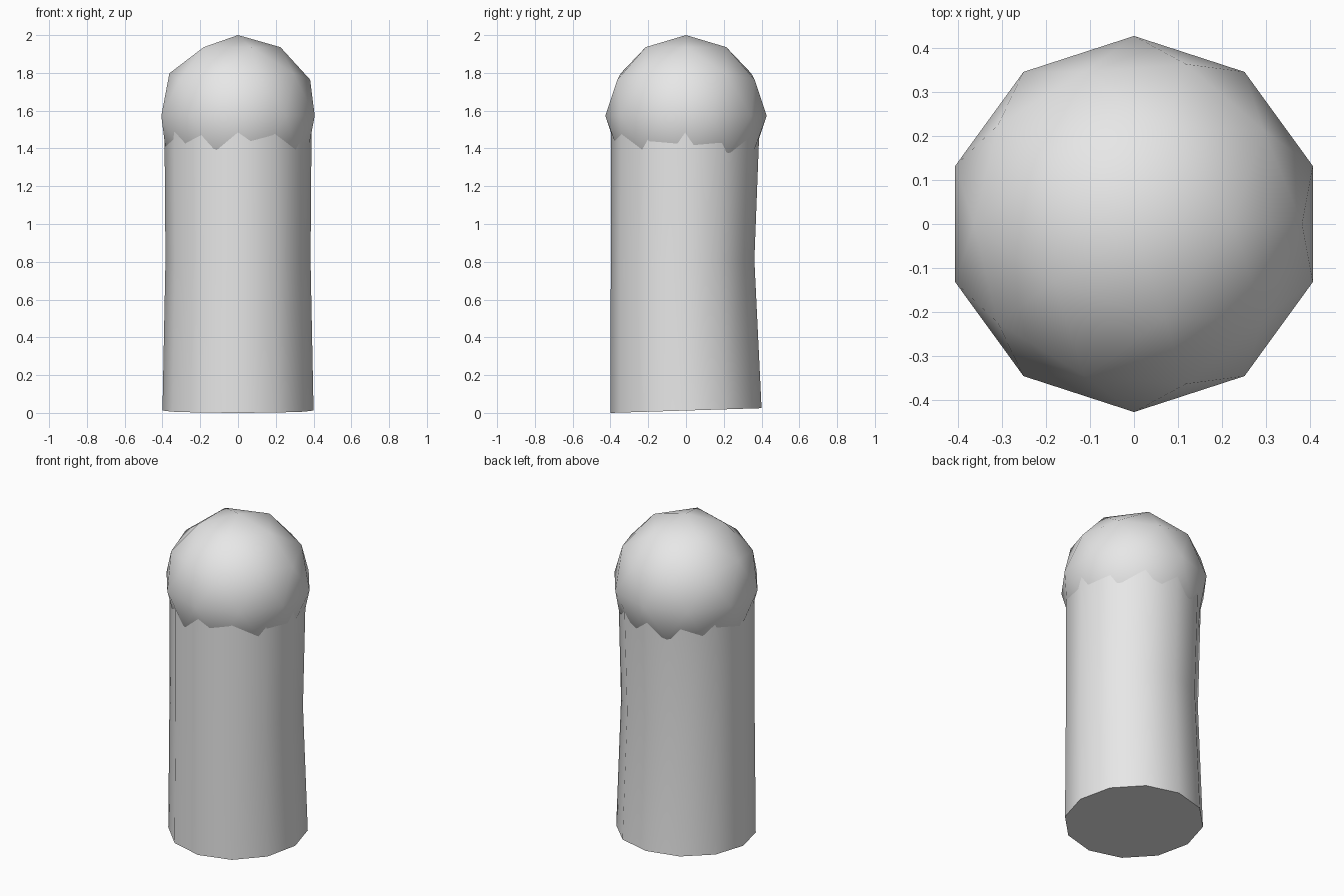
import bpy, bmesh, math

if "Cube" in bpy.data.objects:
    bpy.data.objects.remove(bpy.data.objects["Cube"])

grey = bpy.data.materials.new("plain grey")
grey.diffuse_color = (0.8, 0.8, 0.8, 1)
grey.use_nodes = True
grey.node_tree.nodes["Principled BSDF"].inputs["Base Color"].default_value = grey.diffuse_color


def finish(obj):
    obj.data.materials.append(grey)
    bpy.ops.object.select_all(action='DESELECT')
    obj.select_set(True)
    bpy.context.view_layer.objects.active = obj
    bpy.ops.object.shade_smooth_by_angle(angle=math.radians(50))


# Shaft: three 12-sided rings (z, tilt, x radius, front y, back y)
SIDES = 12
RINGS = [
    (0.0125, 0.0125, 0.40, -0.40, 0.40),
    (0.81, 0.0, 0.384, -0.398, 0.362),
    (1.59, 0.0, 0.39, -0.396, 0.392),
]
bm = bmesh.new()
rings = []
for z, tilt, rx, front, back in RINGS:
    cy, ry = (front + back) / 2, (back - front) / 2
    ring = []
    for i in range(SIDES):
        a = 2 * math.pi * i / SIDES
        ring.append(bm.verts.new((rx * math.cos(a), cy + ry * math.sin(a),
                                  z + tilt * math.sin(a))))
    rings.append(ring)
for low, high in zip(rings, rings[1:]):
    for i in range(SIDES):
        j = (i + 1) % SIDES
        bm.faces.new((low[i], low[j], high[j], high[i]))
bm.faces.new(rings[0][::-1])
bm.faces.new(rings[-1])
mesh = bpy.data.meshes.new("shaft")
bm.to_mesh(mesh)
bm.free()
shaft = bpy.data.objects.new("shaft", mesh)
bpy.context.collection.objects.link(shaft)
finish(shaft)

# Round cap: low-poly ball sitting over the top of the shaft
bpy.ops.mesh.primitive_ico_sphere_add(subdivisions=2, radius=0.427,
                                      location=(0, 0, 1.573))
ball = bpy.context.object
ball.name = "round_cap"
finish(ball)
